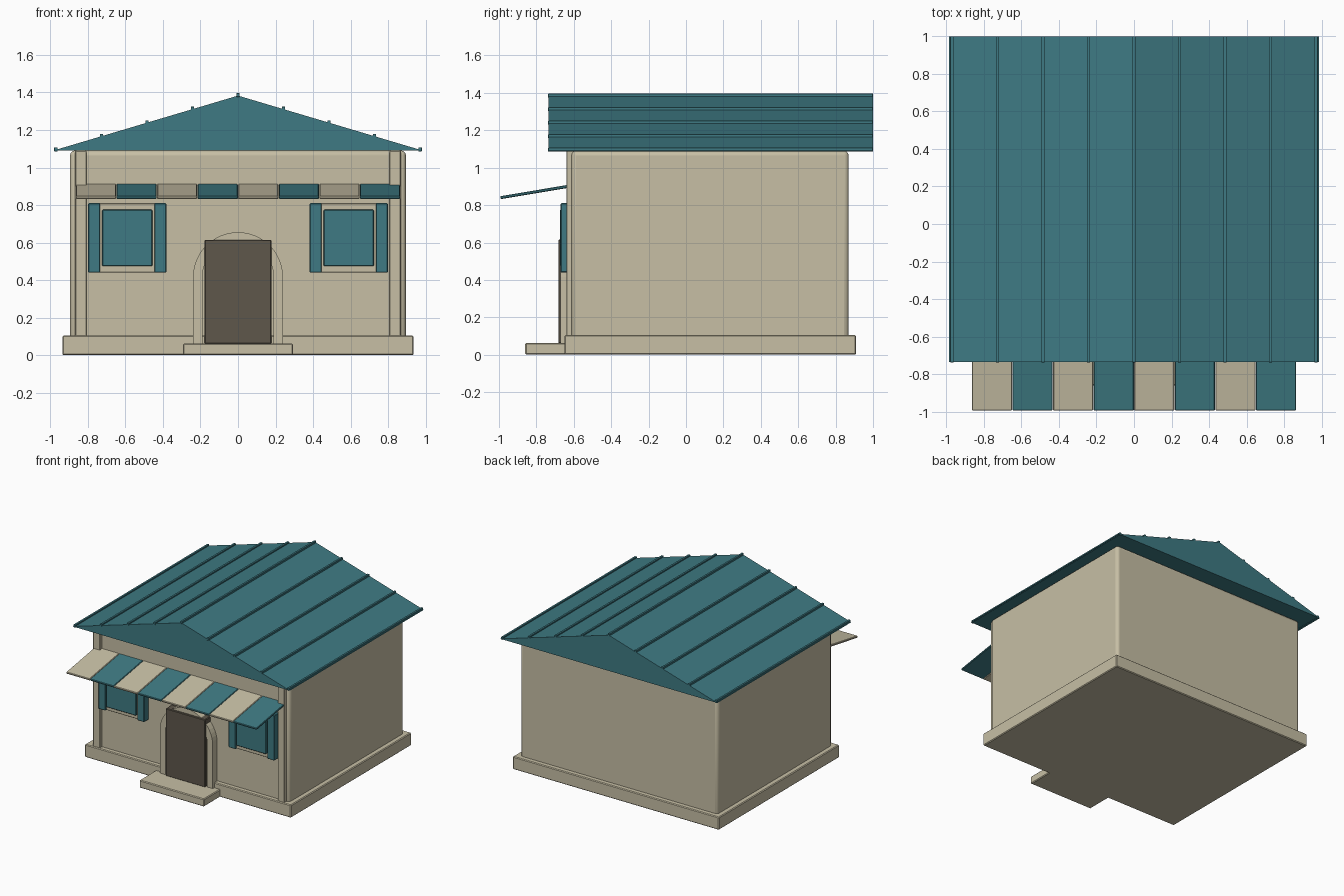
import bpy, bmesh, math
from mathutils import Vector

if "Cube" in bpy.data.objects:
    bpy.data.objects.remove(bpy.data.objects["Cube"])


def material(name, srgb):
    m = bpy.data.materials.new(name)
    lin = [((c / 255 + 0.055) / 1.055) ** 2.4 for c in srgb]
    m.diffuse_color = (*lin, 1)
    m.use_nodes = True
    m.node_tree.nodes["Principled BSDF"].inputs["Base Color"].default_value = m.diffuse_color
    return m


CREAM = material("cream plaster", (199, 191, 165))
TEAL = material("teal paint", (62, 122, 131))
BROWN = material("dark brown wood", (94, 87, 75))


def finish(obj, mat, bevel=0.0, segments=1):
    obj.data.materials.append(mat)
    if bevel:
        b = obj.modifiers.new("soft edges", "BEVEL")
        b.width, b.segments = bevel, segments
        b.limit_method = "ANGLE"
    if segments > 1:
        bpy.context.view_layer.objects.active = obj
        obj.select_set(True)
        bpy.ops.object.shade_smooth_by_angle(angle=math.radians(35))
        obj.select_set(False)
    return obj


def box(name, x, y, z, mat, bevel=0.0, segments=1):
    """Box given as (min, max) on every axis."""
    bm = bmesh.new()
    bmesh.ops.create_cube(bm, size=1)
    for v in bm.verts:
        v.co = Vector([r[0] if c < 0 else r[1] for c, r in zip(v.co, (x, y, z))])
    me = bpy.data.meshes.new(name)
    bm.to_mesh(me)
    bm.free()
    obj = bpy.data.objects.new(name, me)
    bpy.context.collection.objects.link(obj)
    return finish(obj, mat, bevel, segments)


def prism(name, profile, y0, y1, mat, bevel=0.0):
    """Extrude an x-z profile from y0 to y1."""
    bm = bmesh.new()
    face = bm.faces.new([bm.verts.new((x, y0, z)) for x, z in profile])
    out = bmesh.ops.extrude_face_region(bm, geom=[face])
    moved = [v for v in out["geom"] if isinstance(v, bmesh.types.BMVert)]
    bmesh.ops.translate(bm, verts=moved, vec=(0, y1 - y0, 0))
    bmesh.ops.recalc_face_normals(bm, faces=bm.faces)
    me = bpy.data.meshes.new(name)
    bm.to_mesh(me)
    bm.free()
    obj = bpy.data.objects.new(name, me)
    bpy.context.collection.objects.link(obj)
    return finish(obj, mat, bevel)


# Plinth, walls and front step
box("plinth", (-0.935, 0.935), (-0.65, 0.91), (0, 0.105), CREAM, 0.006)
box("walls", (-0.895, 0.895), (-0.612, 0.87), (0.08, 1.09), CREAM, 0.025, 3)
box("front_step", (-0.293, 0.293), (-0.86, -0.62), (0, 0.063), CREAM, 0.006)

# Gable roof with standing seams
EAVE, RIDGE, HALF = 1.09, 1.383, 0.985
prism("roof", [(-HALF, EAVE), (HALF, EAVE), (0, RIDGE)], -0.735, 1.0, TEAL)
for i in range(-4, 5):
    x = i * 0.2425
    z = RIDGE - (RIDGE - EAVE) * abs(x) / HALF
    box("roof_seam", (x - 0.009, x + 0.009), (-0.737, 1.0),
        (z - 0.008, z + 0.013), TEAL, 0.002)

# Striped awning sloping down to the front
STRIP = 1.73 / 8
for i in range(8):
    x = -0.865 + i * STRIP
    strip = box("awning_strip", (x + 0.001, x + STRIP - 0.001), (-0.39, 0),
                (-0.008, 0.008), TEAL if i % 2 else CREAM, 0.004)
    strip.location = (0, -0.608, 0.904)
    strip.rotation_euler.x = math.radians(9.5)

# Door with arched surround
box("door", (-0.178, 0.178), (-0.683, -0.6), (0.06, 0.615), BROWN, 0.005)
SPRING, OUTER, INNER = 0.415, 0.24, 0.19
arc = [math.pi * i / 24 for i in range(25)]
outline = [(OUTER, 0.05)]
outline += [(OUTER * math.cos(a), SPRING + OUTER * math.sin(a)) for a in arc]
outline += [(-OUTER, 0.05), (-INNER, 0.05)]
outline += [(INNER * math.cos(a), SPRING + INNER * math.sin(a)) for a in reversed(arc)]
outline += [(INNER, 0.05)]
prism("door_surround", outline, -0.67, -0.6, CREAM)

# Corner pilasters and shuttered windows on both sides
for s in (-1, 1):
    def span(a, b):
        return tuple(sorted((s * a, s * b)))
    box("corner_pilaster", span(0.806, 0.868), (-0.64, -0.59), (0.1, 1.09), CREAM, 0.004)
    box("window_frame", span(0.43, 0.75), (-0.655, -0.6), (0.44, 0.81), CREAM, 0.004)
    box("window_pane", span(0.456, 0.724), (-0.674, -0.6), (0.475, 0.775), TEAL, 0.004)
    box("inner_shutter", span(0.382, 0.446), (-0.67, -0.6), (0.44, 0.81), TEAL, 0.004)
    box("outer_shutter", span(0.734, 0.798), (-0.67, -0.6), (0.44, 0.81), TEAL, 0.004)
